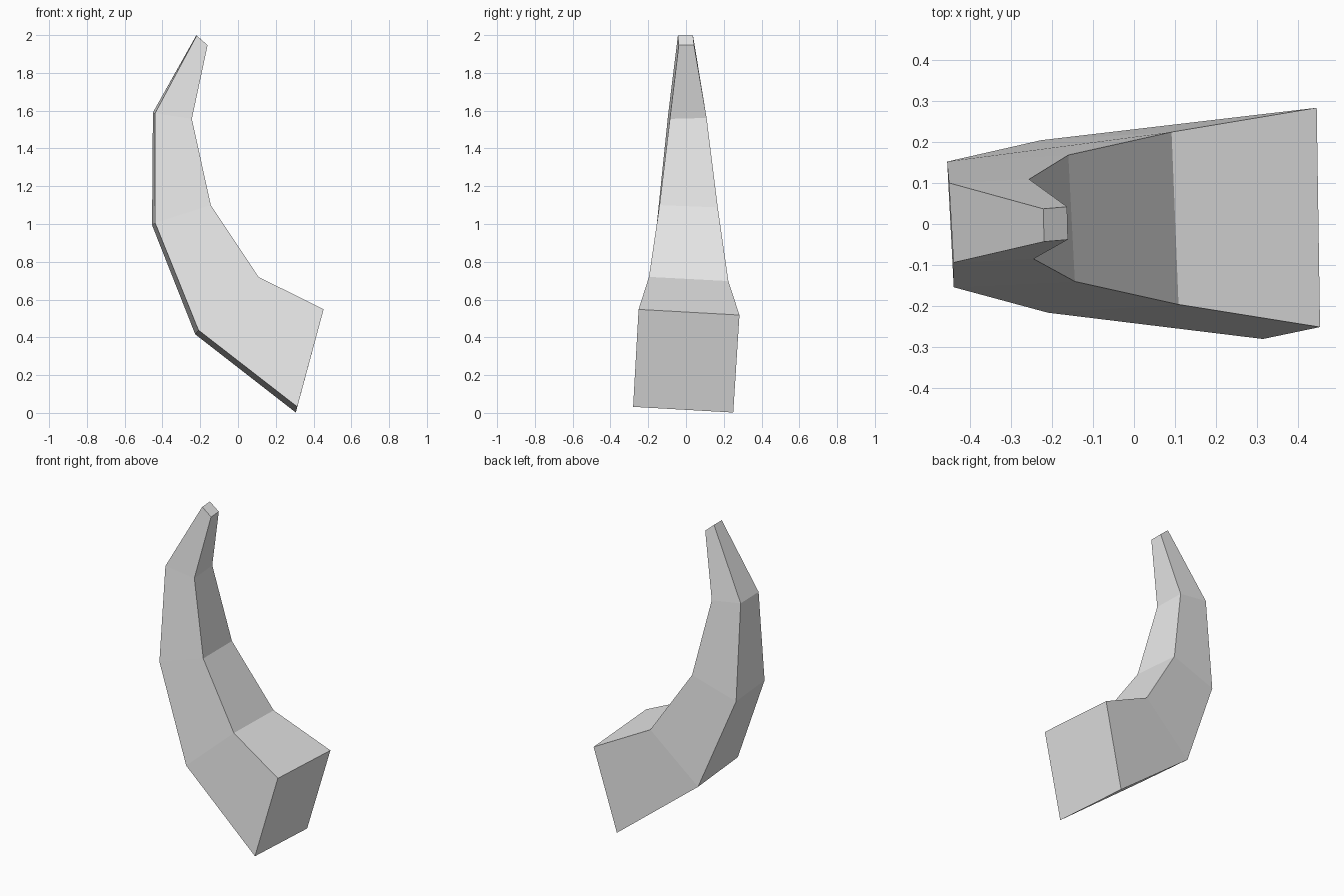
import bpy
import bmesh

# Remove the default cube only
cube = bpy.data.objects.get("Cube")
if cube:
    bpy.data.objects.remove(cube, do_unlink=True)


def make_material(name, colour):
    material = bpy.data.materials.new(name)
    material.use_nodes = True
    material.diffuse_color = colour
    material.node_tree.nodes["Principled BSDF"].inputs["Base Color"].default_value = colour
    return material


# Four-sided sections from base to tip:
# outer edge (x, z), inner edge (x, z), outer and inner half width,
# sideways shift of the outer and inner edge, and front-to-back skew (x, z)
sections = [
    ((0.31, 0.017), (0.449, 0.533), (0.265, 0.267), (-0.015, 0.016), (-0.008, -0.03)),
    ((-0.218, 0.427), (0.10, 0.709), (0.21, 0.21), (-0.006, 0.014), (-0.017, -0.022)),
    ((-0.447, 1.00), (-0.152, 1.094), (0.153, 0.154), (-0.001, 0.014), (-0.016, -0.012)),
    ((-0.445, 1.588), (-0.25, 1.559), (0.097, 0.097), (0.003, 0.012), (-0.011, 0.005)),
    ((-0.22, 1.998), (-0.162, 1.948), (0.04, 0.04), (-0.003, 0.002), (-0.002, 0.002)),
]


def section_corners(outer, inner, widths, shifts, skew):
    """Corners in order: outer front, inner front, inner back, outer back."""
    def corner(edge, width, shift, side):
        return (edge[0] + side * skew[0] / 2,
                shift + side * width,
                edge[1] + side * skew[1] / 2)
    return [corner(outer, widths[0], shifts[0], -1),
            corner(inner, widths[1], shifts[1], -1),
            corner(inner, widths[1], shifts[1], 1),
            corner(outer, widths[0], shifts[0], 1)]


# Horn: bridge the tapering sections and cap both ends
bm = bmesh.new()
rings = [[bm.verts.new(point) for point in section_corners(*section)]
         for section in sections]
for lower, upper in zip(rings, rings[1:]):
    for i in range(len(lower)):
        j = (i + 1) % len(lower)
        bm.faces.new((lower[i], lower[j], upper[j], upper[i]))
bm.faces.new(reversed(rings[0]))
bm.faces.new(rings[-1])
bmesh.ops.recalc_face_normals(bm, faces=bm.faces)

mesh = bpy.data.meshes.new("curved_horn")
bm.to_mesh(mesh)
bm.free()
mesh.materials.append(make_material("light_grey", (0.8, 0.8, 0.8, 1.0)))
horn = bpy.data.objects.new("curved_horn", mesh)
bpy.context.collection.objects.link(horn)
